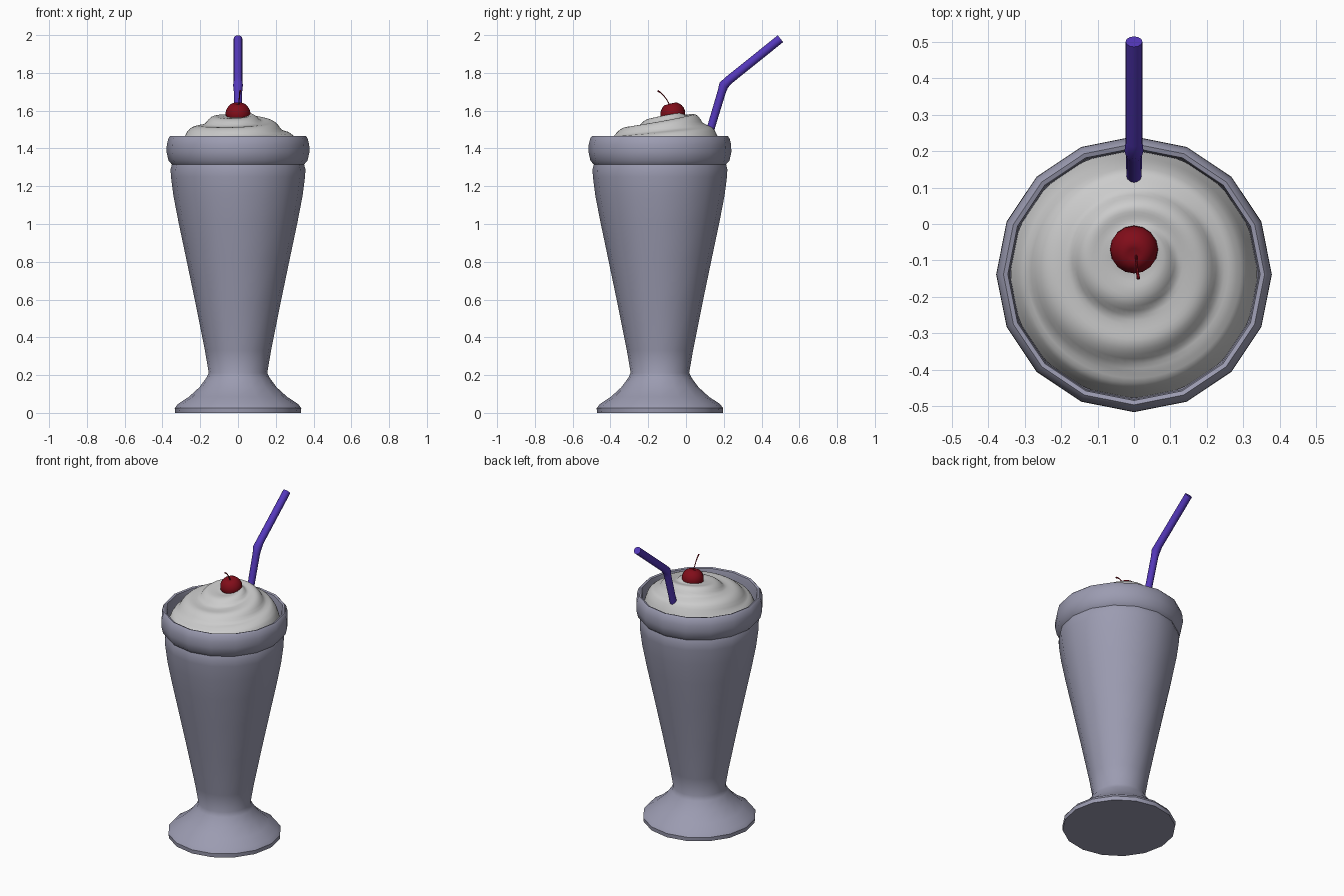
import bpy, bmesh, math
from mathutils import Vector

if "Cube" in bpy.data.objects:
    bpy.data.objects.remove(bpy.data.objects["Cube"])

CY = -0.138  # glass axis in y


def material(name, rgb):
    m = bpy.data.materials.new(name)
    m.diffuse_color = (*rgb, 1)
    m.use_nodes = True
    m.node_tree.nodes["Principled BSDF"].inputs["Base Color"].default_value = m.diffuse_color
    return m


def finish(name, bm, mat=None, angle=40):
    bmesh.ops.recalc_face_normals(bm, faces=bm.faces)
    me = bpy.data.meshes.new(name)
    bm.to_mesh(me)
    bm.free()
    ob = bpy.data.objects.new(name, me)
    bpy.context.collection.objects.link(ob)
    if mat:
        me.materials.append(mat)
    bpy.ops.object.select_all(action='DESELECT')
    ob.select_set(True)
    bpy.context.view_layer.objects.active = ob
    bpy.ops.object.shade_smooth_by_angle(angle=math.radians(angle))
    return ob


def bridge(bm, rings):
    for a, b in zip(rings, rings[1:]):
        n = len(a)
        for i in range(n):
            bm.faces.new((a[i], a[(i + 1) % n], b[(i + 1) % n], b[i]))


def tube(name, path, radii, sides, mat):
    # tube in the plane of the path, rings mitred at bends
    bm = bmesh.new()
    pts = [Vector(p) for p in path]
    rings = []
    for i, p in enumerate(pts):
        t = (pts[min(i + 1, len(pts) - 1)] - pts[max(i - 1, 0)]).normalized()
        u = Vector((1, 0, 0))
        u = (u - t * u.dot(t)).normalized()
        v = t.cross(u)
        rings.append([bm.verts.new(p + radii[i] * (u * math.cos(a) + v * math.sin(a)))
                      for a in (2 * math.pi * k / sides for k in range(sides))])
    bridge(bm, rings)
    bm.faces.new(rings[0])
    bm.faces.new(rings[-1])
    return finish(name, bm, mat, 50)


glass_mat = material("glass", (0.33, 0.33, 0.44))
cream_mat = material("cream", (0.75, 0.75, 0.74))
straw_mat = material("straw", (0.09, 0.04, 0.5))
cherry_mat = material("cherry", (0.22, 0.004, 0.01))

# Footed glass: 16-sided lathe with rolled rim and inner wall
profile = [(0.333, 0), (0.335, 0.025), (0.318, 0.047), (0.26, 0.085), (0.205, 0.135),
           (0.168, 0.185), (0.155, 0.212), (0.175, 0.33), (0.225, 0.58), (0.275, 0.82),
           (0.315, 1.01), (0.342, 1.15), (0.355, 1.25), (0.357, 1.29), (0.350, 1.315),
           (0.368, 1.335), (0.378, 1.38), (0.377, 1.42), (0.368, 1.455), (0.358, 1.466),
           (0.346, 1.462), (0.342, 1.44), (0.34, 1.36), (0.335, 1.28)]
bm = bmesh.new()
rings = [[bm.verts.new((r * math.cos(math.tau * k / 16), CY + r * math.sin(math.tau * k / 16), z))
          for k in range(16)] for r, z in profile]
bridge(bm, rings)
bm.faces.new(rings[0])
finish("glass", bm, glass_mat)

# Whipped cream: dome with a spiral fold climbing to the peak
dome = [(0, 1.578), (0.08, 1.572), (0.15, 1.55), (0.21, 1.522), (0.27, 1.483),
        (0.31, 1.44), (0.34, 1.36)]


def dome_height(r):
    for (r0, z0), (r1, z1) in zip(dome, dome[1:]):
        if r <= r1:
            return z0 + (z1 - z0) * (r - r0) / (r1 - r0)
    return dome[-1][1]


SEG, RINGS = 64, 30
bm = bmesh.new()
rings = []
for j in range(1, RINGS + 1):
    f = j / RINGS
    ring = []
    for k in range(SEG):
        a = math.tau * k / SEG
        r = 0.338 * f
        turn = (r / 0.115 + k / SEG) % 1.0
        fold = math.sin(math.pi * turn ** 1.6)
        fade = min(1, f / 0.35) * min(1, (1 - f) / 0.12)
        z = dome_height(r) + 0.022 * (fold - 0.5) * fade
        z += 0.022 * math.sin(a) * math.sin(math.pi * f)
        ring.append(bm.verts.new((r * math.cos(a), CY + 0.06 * (1 - f) + r * math.sin(a), z)))
    rings.append(ring)
bridge(bm, rings)
peak = bm.verts.new((0, CY + 0.06, dome[0][1]))
for k in range(SEG):
    bm.faces.new((peak, rings[0][k], rings[0][(k + 1) % SEG]))
finish("whipped_cream", bm, cream_mat, 60)

# Cherry with a dimple at the top
bm = bmesh.new()
bmesh.ops.create_uvsphere(bm, u_segments=16, v_segments=12, radius=0.066)
for v in bm.verts:
    v.co.z *= 0.92
    d = math.hypot(v.co.x, v.co.y)
    if v.co.z > 0 and d < 0.03:
        v.co.z -= 0.012 * (1 - d / 0.03)
cherry = finish("cherry", bm, cherry_mat, 60)
cherry.location = (0, -0.07, 1.585)
cherry.rotation_euler = (math.radians(14), 0, 0)

# Curved cherry stem
tube("cherry_stem", [(0.006, -0.083, 1.625), (0.006, -0.1, 1.655), (0.008, -0.118, 1.68),
                     (0.01, -0.136, 1.697), (0.012, -0.15, 1.705)],
     [0.003, 0.003, 0.003, 0.004, 0.005], 6, cherry_mat)

# Bent drinking straw with a slight bulge at the bend
tube("straw", [(0, 0.07, 1.3), (0, 0.138, 1.53), (0, 0.189, 1.7), (0, 0.2, 1.735),
               (0, 0.226, 1.761), (0, 0.5, 1.981)],
     [0.021, 0.021, 0.022, 0.026, 0.023, 0.023], 12, straw_mat)
